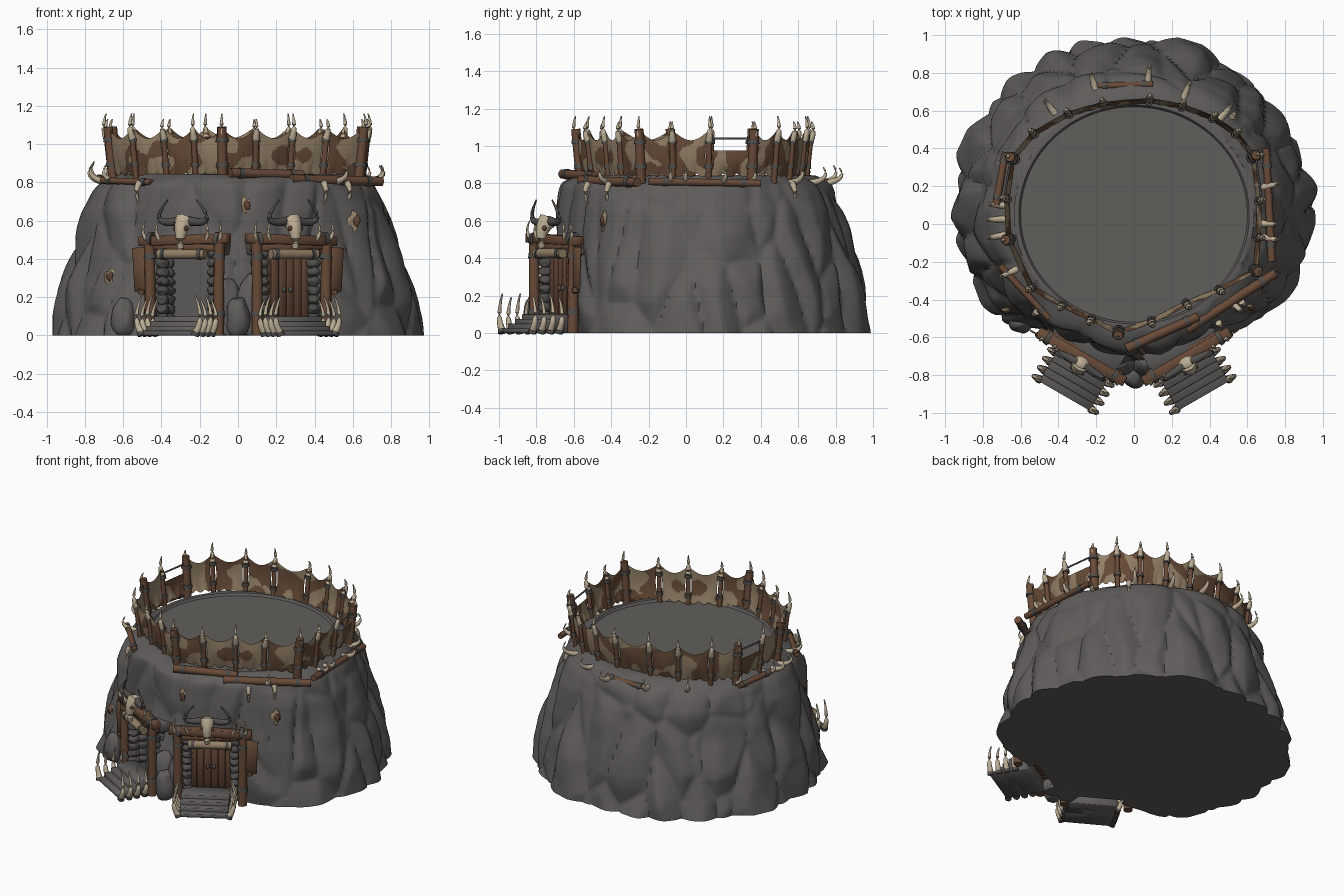
import bpy, bmesh, random
from math import sin, cos, pi, radians
from mathutils import Vector, Matrix, noise

random.seed(4)
if "Cube" in bpy.data.objects:
    bpy.data.objects.remove(bpy.data.objects["Cube"])

def material(name, *rgb):
    m = bpy.data.materials.new(name)
    m.use_nodes = True
    m.diffuse_color = (*rgb, 1)
    m.node_tree.nodes["Principled BSDF"].inputs["Base Color"].default_value = (*rgb, 1)
    return m

ROCK = material("rock grey", .115, .108, .102)
FLOOR = material("floor stone", .12, .114, .105)
WOOD = material("brown wood", .14, .07, .04)
DOOR = material("dark door wood", .11, .054, .033)
BROWN = material("brown hide", .13, .068, .038)
TAN = material("tan hide", .29, .215, .135)
BONE = material("bone", .5, .42, .3)
ROPE = material("dark rope", .08, .074, .068)
I = Matrix.Identity(4)

def finish(name, bm, mats, M=I):
    bmesh.ops.recalc_face_normals(bm, faces=bm.faces)
    me = bpy.data.meshes.new(name)
    bm.to_mesh(me)
    bm.free()
    for m in mats:
        me.materials.append(m)
    me.shade_smooth()
    me.set_sharp_from_angle(angle=radians(50))
    ob = bpy.data.objects.new(name, me)
    bpy.context.collection.objects.link(ob)
    ob.matrix_world = M

def skin(bm, rings):
    n = len(rings[0])
    for lo, hi in zip(rings, rings[1:]):
        for k in range(n):
            bm.faces.new((lo[k], lo[(k + 1) % n], hi[(k + 1) % n], hi[k]))
    return bm.faces.new(rings[0][::-1]), bm.faces.new(rings[-1])

def tube(name, a, b, c, r0, r1, mat, M=I, steps=7, sides=9):
    """Tapered round bar along a curve from a to c, pulled towards b."""
    a, b, c = Vector(a), Vector(b), Vector(c)
    bm, rings = bmesh.new(), []
    for i in range(steps + 1):
        t = i / steps
        p = a * (1 - t) ** 2 + b * 2 * t * (1 - t) + c * t * t
        q = ((b - a) * (1 - t) + (c - b) * t).to_track_quat('Z', 'Y')
        spokes = [Vector((cos(k * 2 * pi / sides), sin(k * 2 * pi / sides), 0)) for k in range(sides)]
        rings.append([bm.verts.new(p + q @ s * (r0 + (r1 - r0) * t)) for s in spokes])
    skin(bm, rings)
    finish(name, bm, [mat], M)

def bar(name, a, c, r, mat, M=I):
    tube(name, a, (Vector(a) + Vector(c)) / 2, c, r, r * .92, mat, M, 2, 10)

def box(name, centre, size, mat, M=I, tilt=0):
    bm = bmesh.new()
    T = Matrix.Translation(centre) @ Matrix.Rotation(tilt, 4, 'Y') @ Matrix.Diagonal((*size, 1))
    bmesh.ops.create_cube(bm, size=1, matrix=T)
    bmesh.ops.bevel(bm, geom=bm.edges[:], offset=.003, segments=1, affect='EDGES')
    finish(name, bm, [mat], M)

def blob(name, centre, size, mat, M=I, rough=0):
    bm = bmesh.new()
    bmesh.ops.create_icosphere(bm, subdivisions=3, radius=1)
    for v in bm.verts:
        v.co = Vector(centre) + v.co * Vector(size) * (1 + rough * noise.noise(v.co * 1.3 + Vector(centre) * 9))
        v.co.z = max(v.co.z, 0)
    finish(name, bm, [mat], M)

# Rock mound: outline by direction, slope by height, cracked into tall bulges
OUTLINE = (.965, .945, .95, .945, .95, .965, .965, .925, .77, .82, .77, .925)
SLOPE = ((0, 1), (.25, .82), (.5, .5), (.65, .35), (.75, .16), (.8, 0), (.84, -.3))
CENTRE = Vector((0, .05, 0))
GATES = {s: Matrix.Translation((.27 * s, -.69, 0)) @ Matrix.Rotation(radians(30 * s), 4, 'Z') for s in (-1, 1)}

def ray(ang):
    return Vector((cos(ang), sin(ang), 0))

def rock_point(ang, z):
    f = (ang / (2 * pi) % 1) * 12
    i, s = int(f) % 12, (1 - cos((f % 1) * pi)) / 2
    base = OUTLINE[i] * (1 - s) + OUTLINE[(i + 1) % 12] * s
    (z0, t0), (z1, t1) = next(p for p in zip(SLOPE, SLOPE[1:]) if z <= p[1][0] + 1e-6)
    t = t0 + (t1 - t0) * (z - z0) / (z1 - z0)
    r = .71 + t * (base - .71 if t > 0 else .24)
    p = ray(ang) * r
    near = noise.voronoi(Vector((p.x * 4, p.y * 4, z * 1.7 + 7)))[0]
    bulge = min(1, (near[1] - near[0]) * 1.8) ** .75 + .3 * noise.noise(Vector((p.x, p.y, z)) * 5)
    return CENTRE + ray(ang) * (r + (.058 * bulge - .034) * (1 - .5 * (z / .84) ** 3)) + Vector((0, 0, z))

turns = [2 * pi * k / 280 for k in range(280)]
mound, rings = bmesh.new(), []
for j in range(49):
    ring = [rock_point(a, .84 * j / 48) for a in turns]
    for M in GATES.values():  # hollow out the doorways
        for k, p in enumerate(ring):
            q = M.inverted() @ p
            if abs(q.x) < .15 and q.z < .43 and q.y < .1:
                ring[k] = M @ Vector((q.x, .1, q.z))
    rings.append([mound.verts.new(p) for p in ring])
for rad, z in ((.635, .845), (.61, .845), (.6, .83)):  # ledge around the floor
    rings.append([mound.verts.new(CENTRE + Vector((rad * cos(a), rad * .95 * sin(a), z))) for a in turns])
skin(mound, rings)[1].material_index = 1
finish("rock_mound", mound, [ROCK, FLOOR])
for x, y, s, h in ((0, -.81, .06, .2), (.06, -.74, .07, .32), (-.06, -.73, .07, .32), (-.6, -.52, .06, .2)):
    blob("boulder", (x, y, h * .42), (s, s, h * .58), ROCK, rough=.2)

# Palisade: posts, tusks and camouflage hide panels around the rim
RING = [Vector(p) for p in (
    (-.08, -.56), (.09, -.5), (.27, -.41), (.44, -.34), (.63, -.24), (.645, -.07), (.65, .12),
    (.62, .35), (.53, .47), (.41, .55), (.25, .61), (.08, .64), (-.16, .62), (-.34, .57),
    (-.52, .47), (-.63, .34), (-.66, .13), (-.65, -.08), (-.53, -.33), (-.37, -.42), (-.22, -.49))]
hides, nu, nv = bmesh.new(), 26, 20
for i, a in enumerate(RING):
    b, low, big = RING[(i + 1) % len(RING)], i in (6, 15), i in (0, 4, 7, 15, 17)
    at = lambda d, z: (*(a + a.normalized() * d), z)
    r = .027 if big else .016
    bar("palisade_post", at(0, .8), at(.03, 1.09 if big else 1.06), r, WOOD)
    tube("post_tusk", at(.025, 1.03), at(.055, 1.09), at(.03, 1.16 if i % 2 == 0 else 1.13), .02, .003, BONE)
    for z in (.88, 1.01):
        bar("post_lashing", at(z * .1 - .08, z), at(z * .1 - .08, z + .022), r + .007, ROPE)
    if low:  # a rope spans the torn panel
        bar("gap_rope", at(.025, 1.04), (*b * 1.04, 1.04), .006, ROPE)
    grid = []
    for j in range(nv + 1):
        v, row = j / nv, []
        for k in range(nu + 1):
            u = .5 + (k / nu - .5) * (.95 - .16 * sin(pi * v))
            z0, z1 = .855 - .02 * abs(sin(u * 3 * pi)), .975 if low else 1.085 - .055 * sin(pi * u)
            p = a.lerp(b, u)
            p += p.normalized() * (.027 * v + .012 * sin(pi * u) * sin(pi * v))
            row.append(hides.verts.new((*p, z0 + (z1 - z0) * v)))
        grid.append(row)
    for lo, hi in zip(grid, grid[1:]):
        for k in range(nu):
            f = hides.faces.new((lo[k], lo[k + 1], hi[k + 1], hi[k]))
            f.material_index = int(noise.noise(f.calc_center_median() * 9) > .02)
finish("hide_panels", hides, [BROWN, TAN])

# Logs lying around the rim
for x0, y0, x1, y1, z, r in ((-.04, -.66, .34, -.49, .85, .026), (.28, -.56, .75, -.26, .815, .027),
                             (-.73, .1, -.68, .38, .82, .02), (-.71, -.22, -.45, -.5, .81, .018),
                             (.73, -.2, .7, .4, .81, .021), (.1, .74, -.2, .73, .81, .018)):
    a, c = Vector((x0, y0, z)), Vector((x1, y1, z - .01))
    bar("rim_log", a, c, r, WOOD)
    for t in (.15, .85):
        q, d = a.lerp(c, t), (c - a).normalized() * .014
        bar("log_lashing", q - d, q + d, r + .004, ROPE)

# Tusks rising from the rim and a few hanging below it
for deg in (12, 25, 48, 67, 84, 107, 128, 155, 176, 182, 189, 205, 318, 350, 356):
    d, p = ray(radians(deg)), rock_point(radians(deg), .8)
    tube("rim_tusk", p - d * .03, p + d * .1 + Vector((0, 0, .02)),
         p + d * .05 + Vector((0, 0, random.uniform(.08, .12))), .02, .003, BONE)
for deg in (308, 321, 45, 225):
    d = ray(radians(deg))
    p = rock_point(radians(deg), .8) + d * .03
    tube("hanging_tusk", p, p + d * .04 - Vector((0, 0, .05)), p - Vector((0, 0, .11)), .018, .004, BONE)

# Small ragged openings in the rock face
for deg, z in ((273, .67), (321, .59), (217, .3)):
    d, p = ray(radians(deg)), rock_point(radians(deg), z)
    blob("opening_rim", p - d * .01, (.033, .02, .048), TAN, rough=.7)
    blob("opening_hole", p + d * .01 + Vector((.008, 0, .008)), (.017, .014, .025), DOOR, rough=.5)

# Gateways: one open, one closed, mirrored about the middle
for side, M in GATES.items():
    mid, skew = -.015 * side, -.025 * side
    box("gate_roof", (0, .06, .45), (.4, .13, .06), ROCK, M)
    for i in range(4):
        box("stone_step", (skew, -.175 + i * .042, .0125 + i * .0125), (.31, .13, .025 + i * .025), ROCK, M)
    for s in (-1, 1):
        bar("gate_post", (s * .205, -.02, 0), (s * .21, -.02, .5), .03, WOOD, M)
        for z in (.1, .4):
            bar("gate_lashing", (s * .206, -.02, z), (s * .207, -.02, z + .028), .034, ROPE, M)
        for k in range(16):
            blob("doorway_stone", (s * .155, .02 + k % 2 * .06, .09 + k // 2 * .048), (.034, .04, .029), ROPE, M, .3)
        for k in range(4):  # tusks beside the steps
            x, y = s * .16 + skew, -.23 + k * .055
            tube("step_tusk", (x, y, .01), (x + s * .065, y, .08), (x, y, .21 - .02 * (k % 2)), .02, .004, BONE, M)
            bar("step_tusk_collar", (x, y, 0), (x + s * .008, y, .02), .023, ROPE, M)
        for x in (.14, .22):
            tube("lintel_tusk", (s * x, -.03, .5), (s * (x + .03), -.06, .54), (s * x, -.04, .6), .013, .003, BONE, M)
        bar("lintel_lashing", (s * .19, -.015, .5), (s * .215, -.015, .5), .042, ROPE, M)
        tube("skull_horn", (mid + s * .02, -.05, .6), (mid + s * .23, -.06, .56), (mid + s * .085, -.07, .71),
             .025, .004, ROPE, M)
        blob("skull_eye", (mid + s * .032, -.088, .56), (.012, .012, .014), DOOR, M)
        bar("bar_lashing", (s * .1, -.045, .425), (s * .12, -.045, .425), .032, ROPE, M)
    box("lintel_beam", (0, -.015, .5), (.53, .055, .05), WOOD, M, .03 * side)
    box("lintel_plank", (0, 0, .462), (.46, .05, .035), WOOD, M, -.02 * side)
    bar("bone_bar", (-.14, -.045, .425), (.14, -.045, .425), .028, TAN, M)
    blob("skull_cranium", (mid, -.05, .59), (.05, .04, .035), BONE, M)
    tube("skull_snout", (mid, -.05, .6), (mid, -.1, .55), (mid, -.085, .455), .05, .016, BONE, M)
    box("side_banner", (.262 * side, -.03, .345), (.08, .009, .23), BROWN, M, .06 * side)
    bar("banner_tip", (.25 * side, -.03, .24), (.255 * side, -.03, .215), .02, BROWN, M)
for k in range(6):
    box("door_plank", (-.115 + k * .046, .05, .24), (.045, .04, .36), DOOR, GATES[1])
for x in (-.02, .02):
    blob("door_handle", (x, .025, .24), (.011, .011, .016), ROPE, GATES[1])
